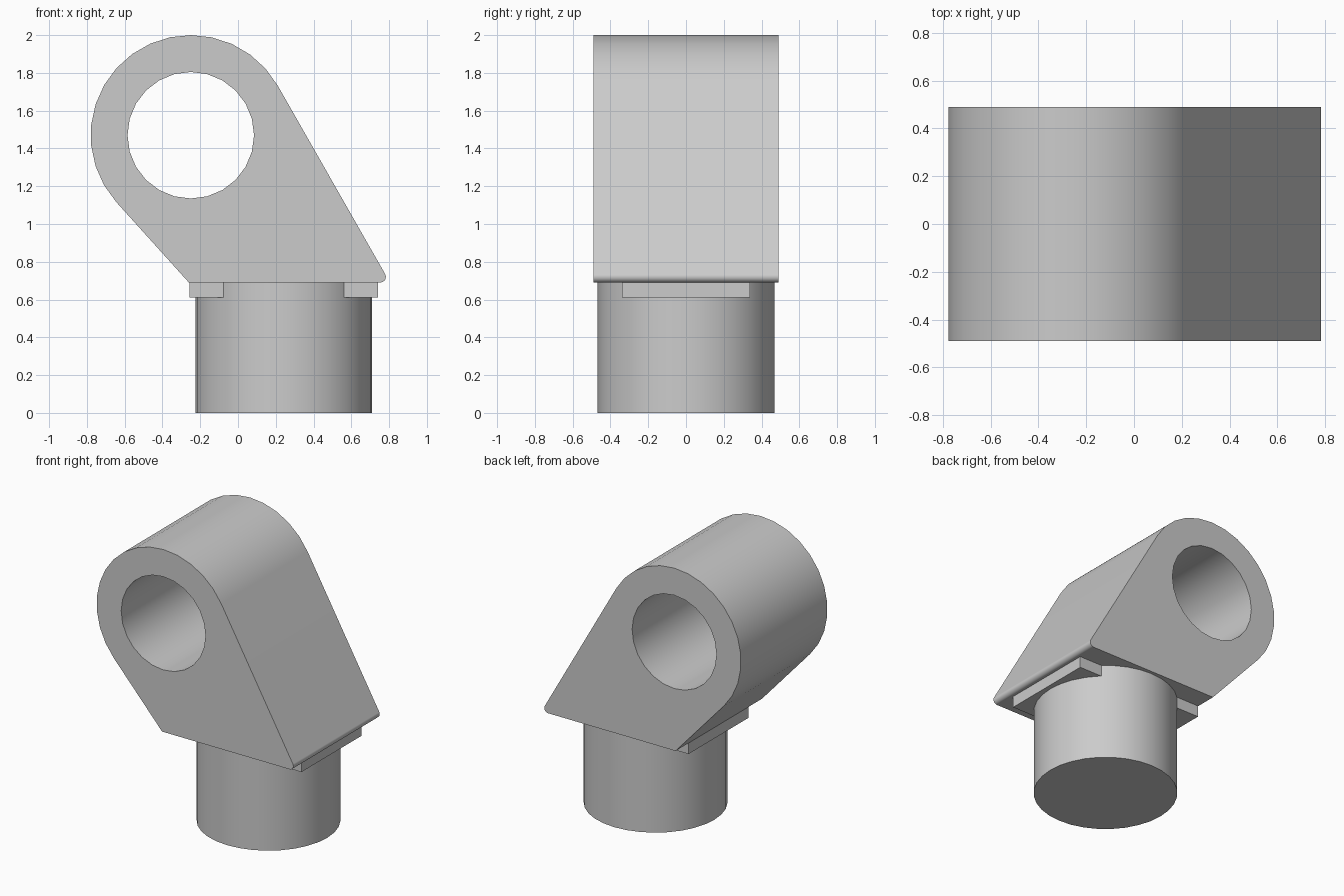
import bpy, bmesh
from math import sin, cos, radians, pi
from mathutils import Vector

cube = bpy.data.objects.get("Cube")
if cube:
    bpy.data.objects.remove(cube, do_unlink=True)

GREY = (0.6, 0.6, 0.6, 1.0)
grey = bpy.data.materials.new("plain grey")
grey.use_nodes = True
grey.diffuse_color = GREY
grey.node_tree.nodes["Principled BSDF"].inputs["Base Color"].default_value = GREY


def arc(cx, cz, r, start, end, steps):
    """Points along an arc in the xz plane, angles in degrees."""
    angles = [radians(start + (end - start) * i / steps) for i in range(steps + 1)]
    return [(cx + r * cos(a), cz + r * sin(a)) for a in angles]


def extruded(name, loops, y0, y1):
    """Extrude closed xz outlines (outer edge first, then holes) from y0 to y1."""
    bm = bmesh.new()
    edges = []
    for loop in loops:
        verts = [bm.verts.new((x, y0, z)) for x, z in loop]
        edges += [bm.edges.new((a, b)) for a, b in zip(verts, verts[1:] + verts[:1])]
    bmesh.ops.triangle_fill(bm, edges=edges, use_beauty=True)
    result = bmesh.ops.extrude_face_region(bm, geom=bm.faces[:], use_keep_orig=True)
    moved = [g for g in result["geom"] if isinstance(g, bmesh.types.BMVert)]
    bmesh.ops.translate(bm, verts=moved, vec=Vector((0, y1 - y0, 0)))
    bmesh.ops.recalc_face_normals(bm, faces=bm.faces[:])
    return finish(name, bm)


def finish(name, bm, smooth=True):
    """Turn a bmesh into a shaded object with the shared material."""
    mesh = bpy.data.meshes.new(name)
    bm.to_mesh(mesh)
    bm.free()
    mesh.materials.append(grey)
    obj = bpy.data.objects.new(name, mesh)
    bpy.context.collection.objects.link(obj)
    if smooth:
        bpy.ops.object.select_all(action='DESELECT')
        obj.select_set(True)
        bpy.context.view_layer.objects.active = obj
        bpy.ops.object.shade_smooth_by_angle(angle=radians(30))
        weighted = obj.modifiers.new("even shading", 'WEIGHTED_NORMAL')
        weighted.keep_sharp = True
    return obj


# Leaning bracket: round eye on top, tapering to a flat foot with a rounded toe
EYE_X, EYE_Z, SEAT_Z = -0.25, 1.47, 0.69
outline = (arc(EYE_X, EYE_Z, 0.53, 29.7, 222.1, 16)
           + [(-0.26, SEAT_Z)]
           + arc(0.753, SEAT_Z + 0.03, 0.03, -90, 29.7, 5))
bore = arc(EYE_X, EYE_Z, 0.335, 0, 360, 24)[:-1]
extruded("bracket", [outline, bore], -0.49, 0.49)

# Round peg under the foot
PEG_X = 0.242
bm = bmesh.new()
bmesh.ops.create_cone(bm, cap_ends=True, segments=32, radius1=0.468, radius2=0.468, depth=SEAT_Z)
bmesh.ops.translate(bm, verts=bm.verts[:], vec=(PEG_X, 0, SEAT_Z / 2))
finish("peg", bm)

# Locating tabs on either side of the peg
for side, name in ((1, "left_tab"), (-1, "right_tab")):
    bm = bmesh.new()
    bmesh.ops.create_cube(bm, size=1)
    bmesh.ops.scale(bm, verts=bm.verts[:], vec=(0.19, 0.68, 0.08))
    bmesh.ops.translate(bm, verts=bm.verts[:], vec=(PEG_X + side * 0.405, 0, SEAT_Z - 0.04))
    finish(name, bm, smooth=False)
